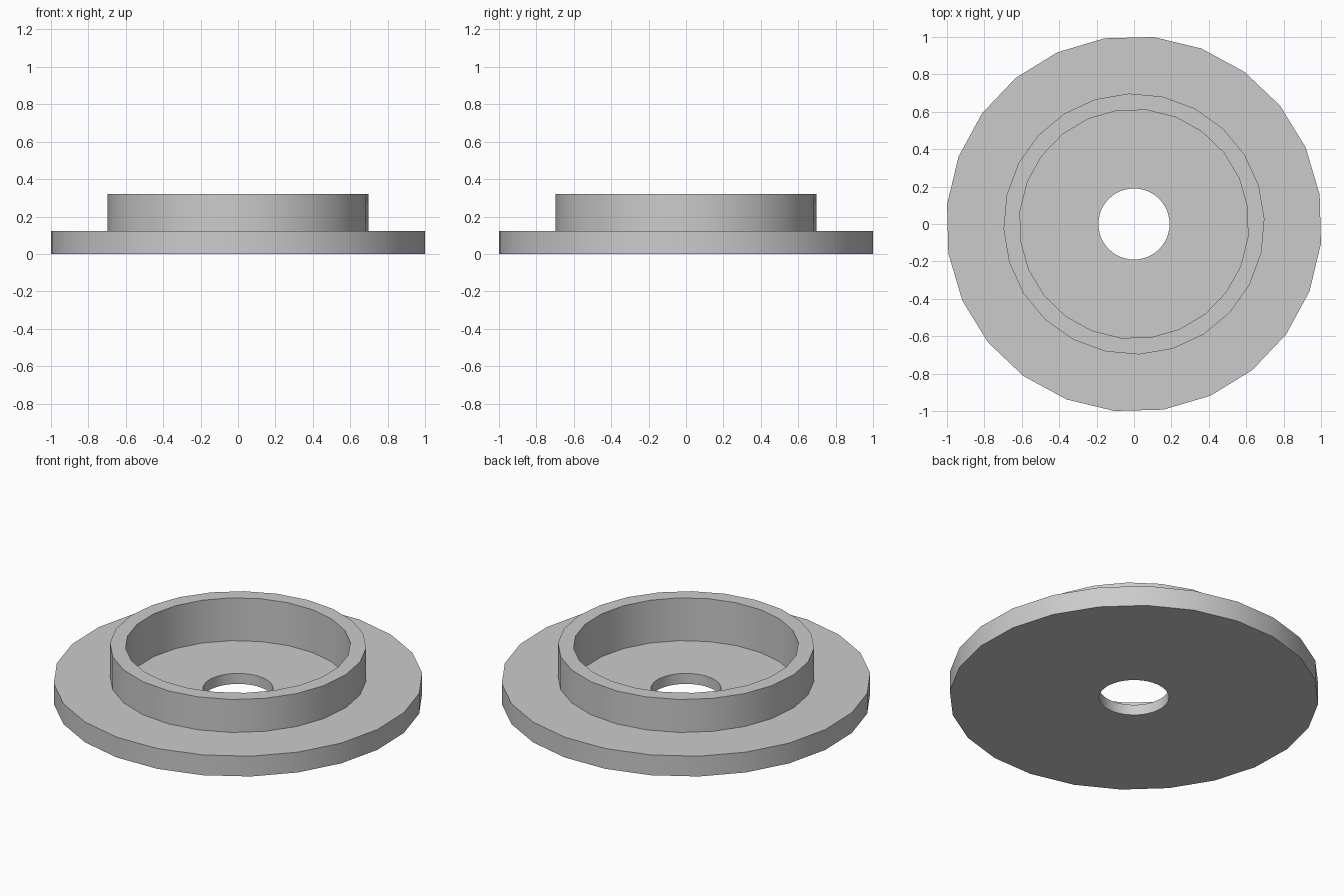
import bpy, bmesh
from math import sin, cos, radians, tau

default = bpy.data.objects.get("Cube")
if default:
    bpy.data.objects.remove(default, do_unlink=True)

grey = bpy.data.materials.new("plain_grey")
grey.use_nodes = True
colour = (0.6, 0.6, 0.6, 1)
grey.diffuse_color = colour
grey.node_tree.nodes["Principled BSDF"].inputs["Base Color"].default_value = colour

# Each rim: radius, number of sides, turn in degrees
hole = (0.19, 48, 0)
flange = (1.005, 24, 9)
collar = (0.698, 24, 2.2)
recess = (0.613, 24, 8.5)
flange_top, collar_top, floor = 0.122, 0.32, 0.063

# Closed cross-section, from the underside of the hole round to its upper edge
section = [(hole, 0), (flange, 0), (flange, flange_top), (collar, flange_top),
           (collar, collar_top), (recess, collar_top), (recess, floor), (hole, floor)]


def add_loop(bm, rim, z):
    radius, sides, turn = rim
    angles = [radians(turn) + tau * i / sides for i in range(sides)]
    return [bm.verts.new((radius * cos(a), radius * sin(a), z)) for a in angles]


def stitch(bm, a, b):
    """Join two loops whose side counts may differ."""
    n = max(len(a), len(b))
    for i in range(n):
        corners = [loop[(k * len(loop) // n) % len(loop)]
                   for loop, k in ((a, i), (a, i + 1), (b, i + 1), (b, i))]
        bm.faces.new(list(dict.fromkeys(corners)))


# Flanged cup with a raised collar, a recess and a through hole
bm = bmesh.new()
loops = [add_loop(bm, rim, z) for rim, z in section]
for lower, upper in zip(loops, loops[1:] + loops[:1]):
    stitch(bm, lower, upper)
bmesh.ops.recalc_face_normals(bm, faces=bm.faces)
mesh = bpy.data.meshes.new("flanged_collar")
bm.to_mesh(mesh)
bm.free()
mesh.materials.append(grey)

body = bpy.data.objects.new("flanged_collar", mesh)
bpy.context.collection.objects.link(body)
bpy.ops.object.select_all(action="DESELECT")
body.select_set(True)
bpy.context.view_layer.objects.active = body
bpy.ops.object.shade_smooth_by_angle(angle=radians(30))
